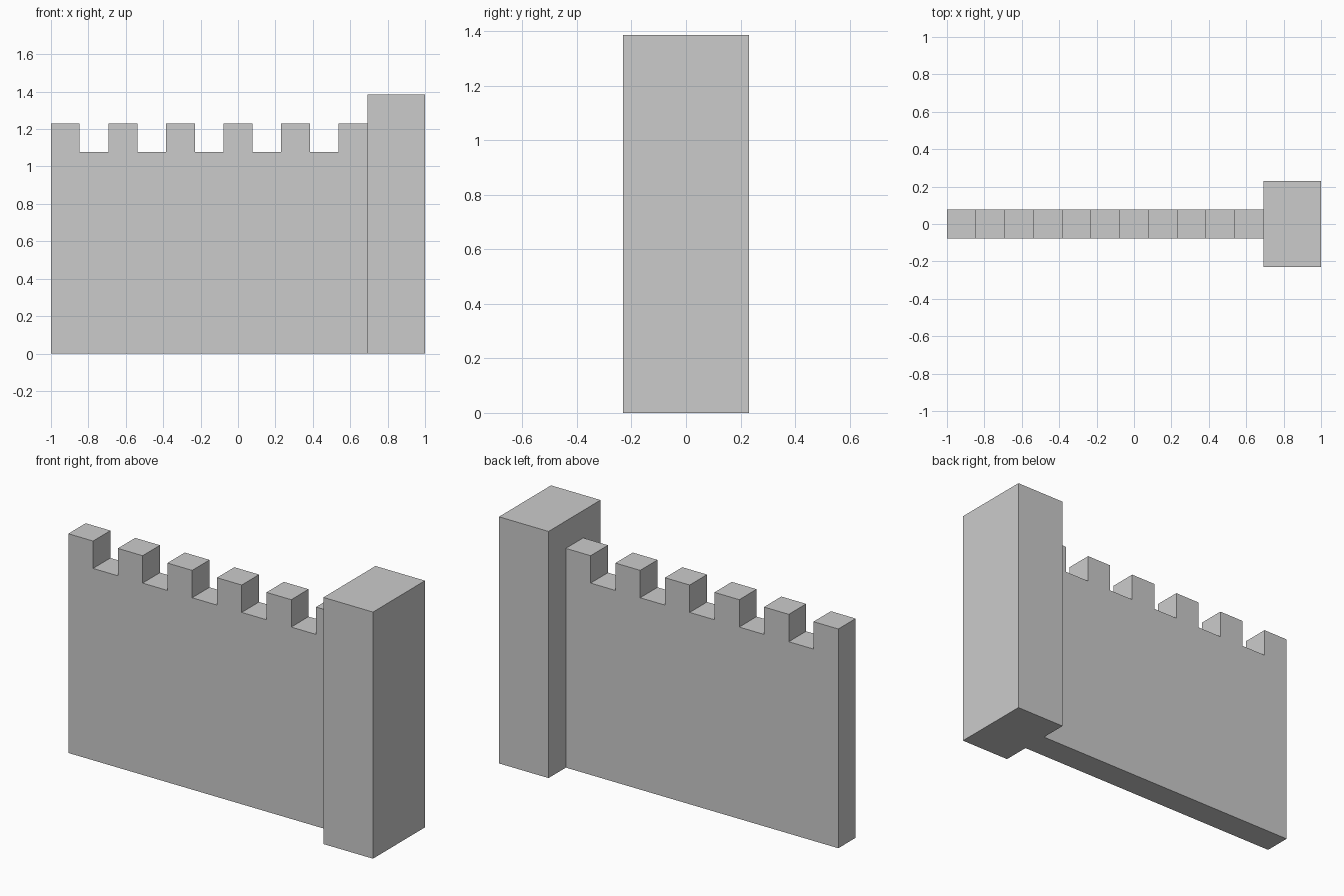
import bpy
import bmesh
from mathutils import Vector

if "Cube" in bpy.data.objects:
    bpy.data.objects.remove(bpy.data.objects["Cube"])

U = 2 / 13  # one battlement width, the module of the whole model


def extrude_profile(name, profile, y_front, depth):
    """Solid from an x-z outline, extruded towards +y."""
    bm = bmesh.new()
    face = bm.faces.new([bm.verts.new((x, y_front, z)) for x, z in profile])
    out = bmesh.ops.extrude_face_region(bm, geom=[face])
    moved = [g for g in out["geom"] if isinstance(g, bmesh.types.BMVert)]
    bmesh.ops.translate(bm, verts=moved, vec=Vector((0, depth, 0)))
    bmesh.ops.recalc_face_normals(bm, faces=bm.faces)
    mesh = bpy.data.meshes.new(name)
    bm.to_mesh(mesh)
    bm.free()
    obj = bpy.data.objects.new(name, mesh)
    bpy.context.collection.objects.link(obj)
    return obj


# Wall with alternating merlons and gaps along the top
slots = 11
wall_end = -1 + slots * U
outline = [(wall_end, 0), (-1, 0)]
for i in range(slots):
    z = 8 * U if i % 2 == 0 else 7 * U
    outline += [(-1 + i * U, z), (-1 + (i + 1) * U, z)]
extrude_profile("battlement_wall", outline, -U / 2, U)

# Square-topped tower closing the right end
tower = [(wall_end, 0), (1, 0), (1, 9 * U), (wall_end, 9 * U)]
extrude_profile("end_tower", tower, -1.5 * U, 3 * U)
